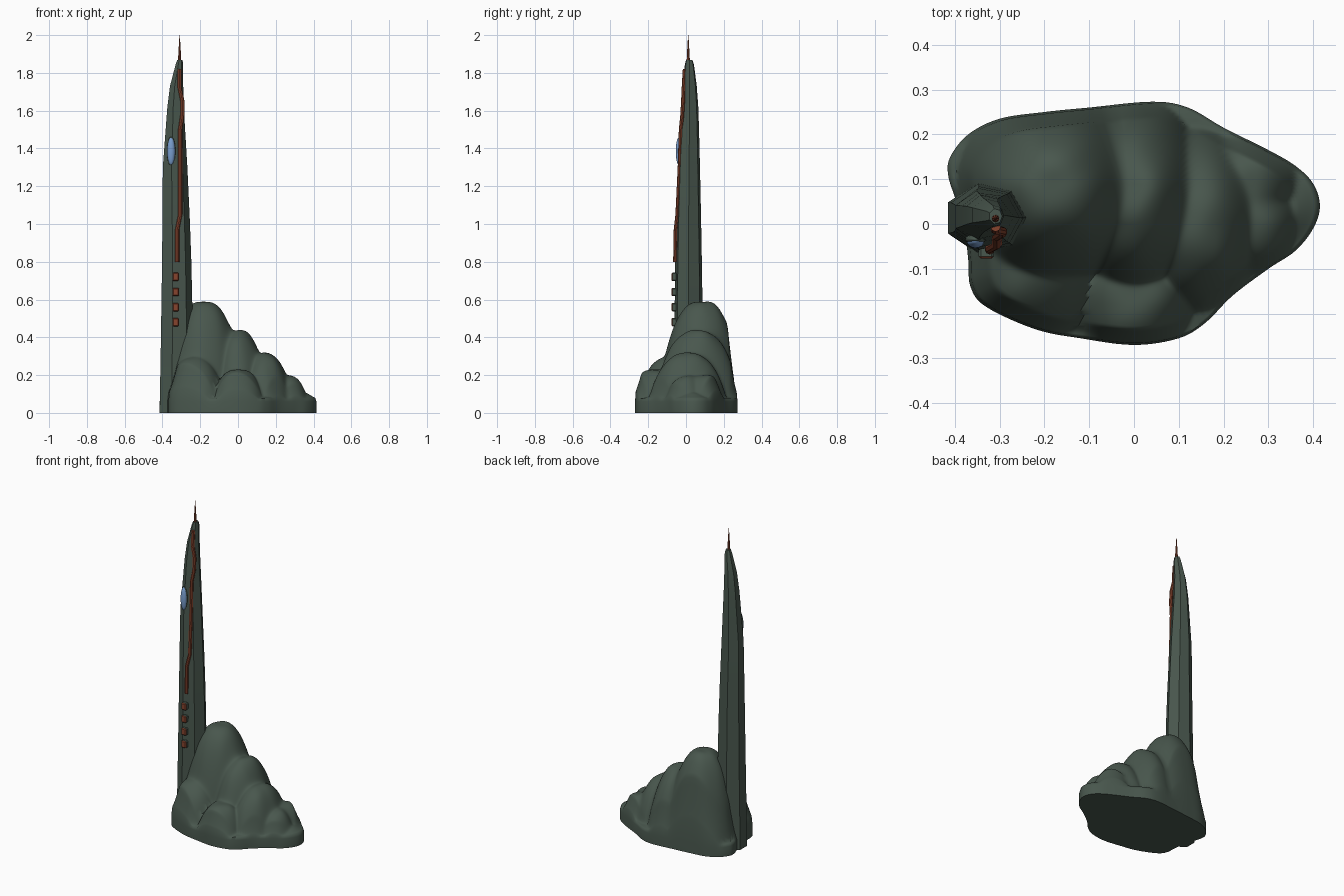
import bpy, bmesh, math
from mathutils import Vector, noise

if "Cube" in bpy.data.objects:
    bpy.data.objects.remove(bpy.data.objects["Cube"])


def material(name, rgb):
    m = bpy.data.materials.new(name)
    m.diffuse_color = (*rgb, 1)
    m.use_nodes = True
    m.node_tree.nodes["Principled BSDF"].inputs["Base Color"].default_value = m.diffuse_color
    return m


STONE = material("green_stone", (0.066, 0.095, 0.075))
RUST = material("rust_red", (0.24, 0.057, 0.027))
BLUE = material("lens_blue", (0.19, 0.34, 0.62))


def finish(bm, name, mats, angle=35):
    bmesh.ops.recalc_face_normals(bm, faces=bm.faces)
    mesh = bpy.data.meshes.new(name)
    bm.to_mesh(mesh)
    bm.free()
    ob = bpy.data.objects.new(name, mesh)
    bpy.context.collection.objects.link(ob)
    for m in mats:
        mesh.materials.append(m)
    bpy.ops.object.select_all(action='DESELECT')
    bpy.context.view_layer.objects.active = ob
    ob.select_set(True)
    bpy.ops.object.shade_smooth_by_angle(angle=math.radians(angle))
    return ob


def loft(rings, name, mats, angle=35):
    bm = bmesh.new()
    rows = [[bm.verts.new(p) for p in ring] for ring in rings]
    n = len(rows[0])
    for a, b in zip(rows, rows[1:]):
        for i in range(n):
            j = (i + 1) % n
            bm.faces.new((a[i], a[j], b[j], b[i]))
    bm.faces.new(rows[0])
    bm.faces.new(rows[-1])
    return finish(bm, name, mats, angle)


# Rocky mound: footprint filled with steep overlapping humps
OUTLINE = [(.415, .04), (.40, .09), (.36, .13), (.30, .165), (.2, .215), (.12, .26),
           (.04, .273), (-.1, .26), (-.2, .25), (-.3, .235), (-.37, .2), (-.41, .15),
           (-.415, .11), (-.40, .06), (-.38, 0), (-.37, -.08), (-.365, -.14),
           (-.33, -.185), (-.22, -.235), (-.12, -.255), (0, -.27), (.1, -.255),
           (.16, -.22), (.22, -.16), (.3, -.1), (.36, -.06), (.4, -.01)]
# x, y, height, x radius, y radius
HUMPS = [(-.18, .08, .595, .225, .235), (0, .06, .435, .17, .24),
         (.14, .01, .315, .16, .22), (.26, .10, .205, .12, .13),
         (.27, .00, .20, .11, .13), (.33, .03, .11, .13, .14),
         (0, -.16, .235, .15, .17), (-.23, -.08, .30, .18, .20)]


def smooth_loop(pts, steps):
    out = []
    n = len(pts)
    for i in range(n):
        a, b, c, d = (Vector(pts[(i + k) % n]) for k in (-1, 0, 1, 2))
        for s in range(steps):
            t = s / steps
            out.append(0.5 * (2 * b + (c - a) * t + (2 * a - 5 * b + 4 * c - d) * t * t
                              + (3 * b - a - 3 * c + d) * t ** 3))
    return out


def height(x, y):
    total = .085 ** 14
    for cx, cy, h, rx, ry in HUMPS:
        r = math.hypot((x - cx) / rx, (y - cy) / ry)
        if r < 1:
            total += (h * (1 - r ** 2.6) ** .8) ** 14
    lump = noise.noise(Vector((x * 11, y * 11, 3.7))) * .012
    return total ** (1 / 14) + lump


edge = smooth_loop(OUTLINE, 6)
rings = [[(p.x, p.y, 0) for p in edge], [(p.x, p.y, .06) for p in edge]]
COUNT = 64
for k in range(1, COUNT):
    t = 1 - k / COUNT
    ramp = min(1, .35 + 5 * (1 - t))
    rings.append([(p.x * t, p.y * t, .07 + (height(p.x * t, p.y * t) - .07) * ramp)
                  for p in edge])
loft(rings, "rock_mound", [STONE], 60)

# Tapering seven-sided tower: z, left, right, front, back
LEVELS = [(0, -.415, -.235, -.065, .092), (.4, -.408, -.238, -.062, .09),
          (.8, -.402, -.247, -.057, .084), (1.02, -.40, -.255, -.052, .08),
          (1.3, -.398, -.268, -.042, .074), (1.5, -.383, -.28, -.033, .069),
          (1.62, -.374, -.287, -.026, .065), (1.73, -.36, -.29, -.018, .057),
          (1.845, -.33, -.29, -.006, .042), (1.868, -.322, -.294, .0, .034)]
section = [(math.cos(i * math.tau / 7), math.sin(i * math.tau / 7)) for i in range(7)]
left, top = min(c for c, s in section), max(s for c, s in section)
loft([[(x0 + (c - left) / (1 - left) * (x1 - x0),
        y0 + (s + top) / (2 * top) * (y1 - y0), z) for c, s in section]
      for z, x0, x1, y0, y1 in LEVELS], "tower", [STONE], 40)

# Needle on top
loft([[(-.309 + r * math.cos(i * math.tau / 8), .012 + r * math.sin(i * math.tau / 8), z)
       for i in range(8)]
      for z, r in ((1.85, .009), (1.90, .007), (1.95, .004), (2.0, .001))],
     "needle", [RUST])

# Kinked pipe up the front
PIPE = [(-.322, -.058, .80), (-.322, -.055, .97), (-.306, -.046, 1.05),
        (-.306, -.034, 1.3), (-.306, -.028, 1.5), (-.294, -.02, 1.58),
        (-.294, -.016, 1.65), (-.309, -.013, 1.72), (-.309, -.007, 1.82)]
loft([[(x + .011 * math.cos(i * math.tau / 8), y + .010 * math.sin(i * math.tau / 8), z)
       for i in range(8)] for x, y, z in PIPE], "front_pipe", [RUST])

# Studs below the pipe, with coloured front faces
for n in range(4):
    bm = bmesh.new()
    bmesh.ops.create_cube(bm, size=1)
    for v in bm.verts:
        v.co = Vector((v.co.x * .034, v.co.y * .03, v.co.z * .044))
        v.co += Vector((-.33, -.062, .48 + .08 * n))
    bmesh.ops.bevel(bm, geom=bm.edges[:], offset=.005, segments=1, affect='EDGES')
    bm.normal_update()
    for f in bm.faces:
        f.material_index = 1 if f.normal.y < -.3 else 0
    finish(bm, f"stud_{n + 1}", [STONE, RUST])


# Oval lens and its rim
def oval(name, centre, radii, mat):
    bm = bmesh.new()
    bmesh.ops.create_uvsphere(bm, u_segments=24, v_segments=16, radius=1)
    for v in bm.verts:
        v.co = Vector(a * b for a, b in zip(v.co, radii)) + Vector(centre)
    finish(bm, name, [mat], 60)


oval("lens_rim", (-.354, -.034, 1.385), (.023, .012, .077), STONE)
oval("lens", (-.354, -.038, 1.385), (.020, .016, .072), BLUE)
